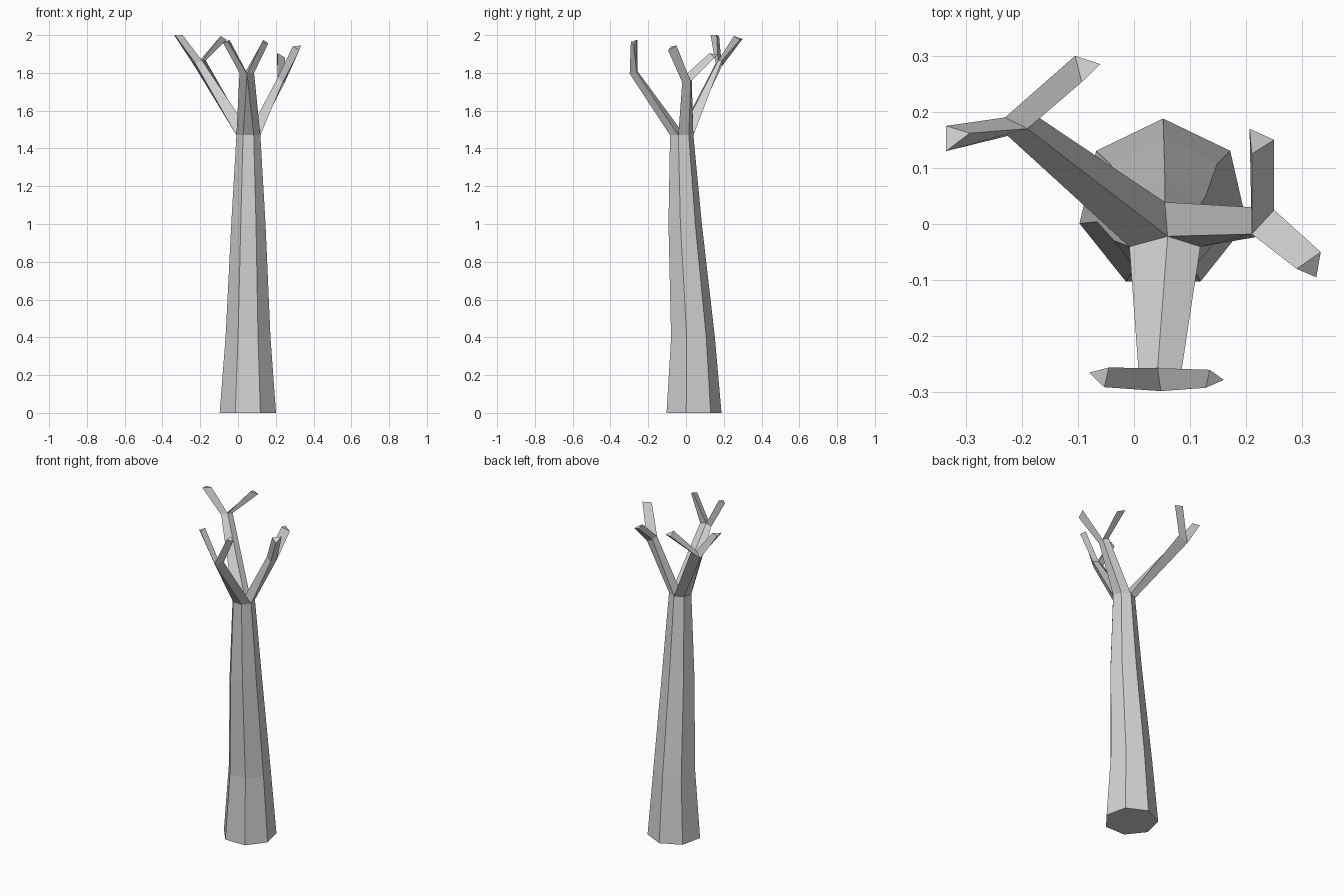
import bpy
import bmesh
from math import sin, cos, tau
from mathutils import Vector

cube = bpy.data.objects.get("Cube")
if cube:
    bpy.data.objects.remove(cube, do_unlink=True)

# Single bark material
GREY = (0.65, 0.65, 0.65, 1)
bark = bpy.data.materials.new("grey bark")
bark.use_nodes = True
bark.diffuse_color = GREY
shader = next(n for n in bark.node_tree.nodes if n.type == 'BSDF_PRINCIPLED')
shader.inputs["Base Color"].default_value = GREY


def add_face(bm, points):
    """Add one flat face, skipping repeated corners."""
    corners = []
    for p in points:
        if p not in corners:
            corners.append(p)
    if len(corners) > 2:
        bm.faces.new([bm.verts.new(p) for p in corners])


def loft(bm, lower, upper):
    """Join two rings with the same number of corners."""
    for i in range(len(lower)):
        j = (i + 1) % len(lower)
        add_face(bm, [lower[i], lower[j], upper[j], upper[i]])


def finish(bm, name):
    """Weld the faces and turn them into an object."""
    bmesh.ops.remove_doubles(bm, verts=bm.verts, dist=0.0005)
    bmesh.ops.recalc_face_normals(bm, faces=bm.faces)
    mesh = bpy.data.meshes.new(name)
    bm.to_mesh(mesh)
    bm.free()
    mesh.materials.append(bark)
    bpy.context.collection.objects.link(bpy.data.objects.new(name, mesh))


def ring(x, y, z, radius, sides=7):
    """Level ring whose first corner points to the back."""
    angles = [tau * k / sides for k in range(sides)]
    return [Vector((x + radius * sin(a), y + radius * cos(a), z)) for a in angles]


def branch(name, base, fork, tip_a, tip_b):
    """Branch from the crown that splits along a diagonal into two twigs."""
    fork, tip_a, tip_b = ([Vector(p) for p in pts] for pts in (fork, tip_a, tip_b))
    bm = bmesh.new()
    # A five-cornered base narrows to four: its outer pair meets in one point
    ends = fork if len(base) == len(fork) else fork[:3] + fork[2:]
    loft(bm, base, ends)
    for corners, tip in (((0, 1, 2), tip_a), ((0, 2, 3), tip_b)):
        loft(bm, [fork[c] for c in corners], tip)
        add_face(bm, tip)
    finish(bm, name)


# Trunk: leaning, tapering seven-sided rings
rings = [ring(0.052, 0.035, 0, 0.153),
         ring(0.053, 0.031, 0.4, 0.122),
         ring(0.055, -0.009, 1.0, 0.093),
         ring(0.055, -0.026, 1.47, 0.065)]
trunk = bmesh.new()
add_face(trunk, rings[0])
for lower, upper in zip(rings, rings[1:]):
    loft(trunk, lower, upper)
finish(trunk, "trunk")

# Crown: the branches share the trunk rim and one middle point
rim = rings[-1]
middle = Vector((0.06, -0.022, 1.49))

branch("right_branch", [rim[6], rim[0], middle, rim[5]],
       fork=[(-0.23, 0.19, 1.835), (-0.17, 0.19, 1.865),
             (-0.19, 0.17, 1.865), (-0.225, 0.157, 1.85)],
       tip_a=[(-0.105, 0.3, 1.98), (-0.06, 0.285, 1.975), (-0.093, 0.253, 1.995)],
       tip_b=[(-0.335, 0.175, 1.995), (-0.293, 0.162, 2), (-0.335, 0.13, 2)])

branch("left_branch", [rim[1], rim[2], middle, rim[0]],
       fork=[(0.25, 0.025, 1.755), (0.237, -0.02, 1.75),
             (0.21, -0.018, 1.775), (0.21, 0.03, 1.775)],
       tip_a=[(0.333, -0.05, 1.945), (0.325, -0.095, 1.92), (0.29, -0.08, 1.94)],
       tip_b=[(0.25, 0.15, 1.88), (0.21, 0.125, 1.905), (0.206, 0.17, 1.895)])

branch("front_branch", [middle, rim[2], rim[3], rim[4], rim[5]],
       fork=[(0.042, -0.257, 1.81), (0.085, -0.26, 1.8),
             (0.048, -0.298, 1.795), (0.008, -0.26, 1.8)],
       tip_a=[(0.135, -0.26, 1.975), (0.16, -0.278, 1.955), (0.128, -0.292, 1.965)],
       tip_b=[(-0.045, -0.256, 1.975), (-0.053, -0.291, 1.965), (-0.08, -0.265, 1.96)])
